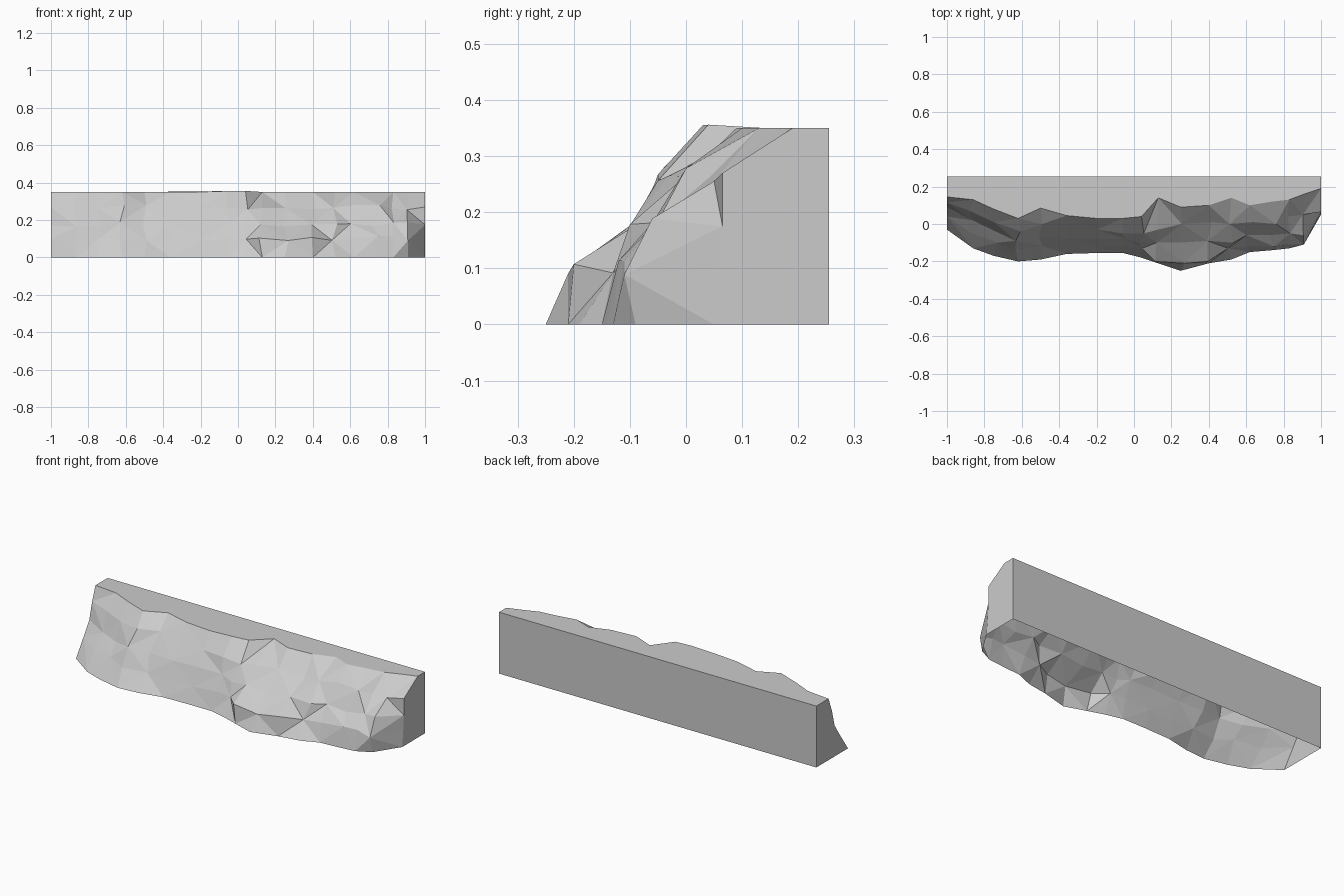
import bpy, bmesh, random

random.seed(4)
cube = bpy.data.objects.get("Cube")
if cube:
    bpy.data.objects.remove(cube, do_unlink=True)

BACK = 0.255
LEVELS = (0, 0.1, 0.175, 0.27, 0.35)

# Vertical slices of the rock face: x, then depth y at each level from foot to rim
SLICES = (
    (-1, -.03, .04, .09, .115, .145),
    (-.86, -.13, -.05, .02, .07, .13),
    (-.75, -.17, -.1, -.04, .01, .08),
    (-.62, -.2, -.14, -.09, -.04, .03),
    (-.5, -.19, -.12, -.07, 0, .085),
    (-.36, -.16, -.12, -.08, -.02, .045),
    (-.2, -.155, -.12, -.08, -.03, .03),
    (-.06, -.155, -.12, -.08, -.05, .03),
    (.04, -.18, -.13, -.1, -.05, .04),
    (.13, -.21, -.2, -.1, -.03, .14),
    (.25, -.25, -.21, -.1, 0, .09),
    (.4, -.21, -.2, -.09, .01, .1),
    (.52, -.19, -.13, -.1, 0, .14),
    (.62, -.15, -.12, -.06, .01, .1),
    (.74, -.14, -.12, -.06, 0, .12),
    (.83, -.13, -.11, -.05, .04, .13),
    (.91, -.09, -.11, -.06, .05, .16),
    (1, .05, .06, .065, .065, .19),
)


def make_material(name, rgb):
    mat = bpy.data.materials.new(name)
    mat.use_nodes = True
    color = (*rgb, 1)
    mat.diffuse_color = color
    bsdf = next(n for n in mat.node_tree.nodes if n.type == 'BSDF_PRINCIPLED')
    bsdf.inputs["Base Color"].default_value = color
    bsdf.inputs["Roughness"].default_value = 0.9
    return mat


def rock_point(bm, column, row):
    """Place one rock vertex, shifting those inside the face off the grid."""
    x, *depths = SLICES[column]
    y, z = depths[row], LEVELS[row]
    inside_row = 0 < row < len(LEVELS) - 1
    inside_column = 0 < column < len(SLICES) - 1
    if inside_row and inside_column:
        x += random.uniform(-.02, .02)
        z += random.uniform(-.015, .015)
    if row == len(LEVELS) - 1 and abs(x) < .1:
        z += .008 - abs(x) * .05      # slight crest on the rim
    return bm.verts.new((x, y, z))


bm = bmesh.new()

# Faceted rock face, with the diagonals turned alternately
grid = [[rock_point(bm, c, r) for r in range(len(LEVELS))]
        for c in range(len(SLICES))]
for c in range(len(grid) - 1):
    for r in range(len(LEVELS) - 1):
        a, b = grid[c][r], grid[c + 1][r]
        d, e = grid[c][r + 1], grid[c + 1][r + 1]
        if (c + r) % 2:
            bm.faces.new((a, b, e))
            bm.faces.new((a, e, d))
        else:
            bm.faces.new((a, b, d))
            bm.faces.new((b, e, d))

# Flat back wall, open underneath
top = LEVELS[-1]
low_right, low_left, high_left, high_right = [
    bm.verts.new((x, BACK, z)) for x, z in ((-1, 0), (1, 0), (1, top), (-1, top))]
bm.faces.new((low_left, low_right, high_right, high_left))

# Flat ends and top
bm.faces.new((low_right, *grid[0], high_right)[::-1])
bm.faces.new((low_left, *grid[-1], high_left))
rim = [column[-1] for column in grid]
bm.faces.new((*rim, high_left, high_right))

bmesh.ops.recalc_face_normals(bm, faces=bm.faces)
if next(f for f in bm.faces if low_left in f.verts and low_right in f.verts).normal.y < 0:
    bmesh.ops.reverse_faces(bm, faces=bm.faces)

mesh = bpy.data.meshes.new("cliff_wall")
bm.to_mesh(mesh)
bm.free()
mesh.materials.append(make_material("pale grey stone", (.6, .6, .6)))
cliff = bpy.data.objects.new("cliff_wall", mesh)
bpy.context.collection.objects.link(cliff)
